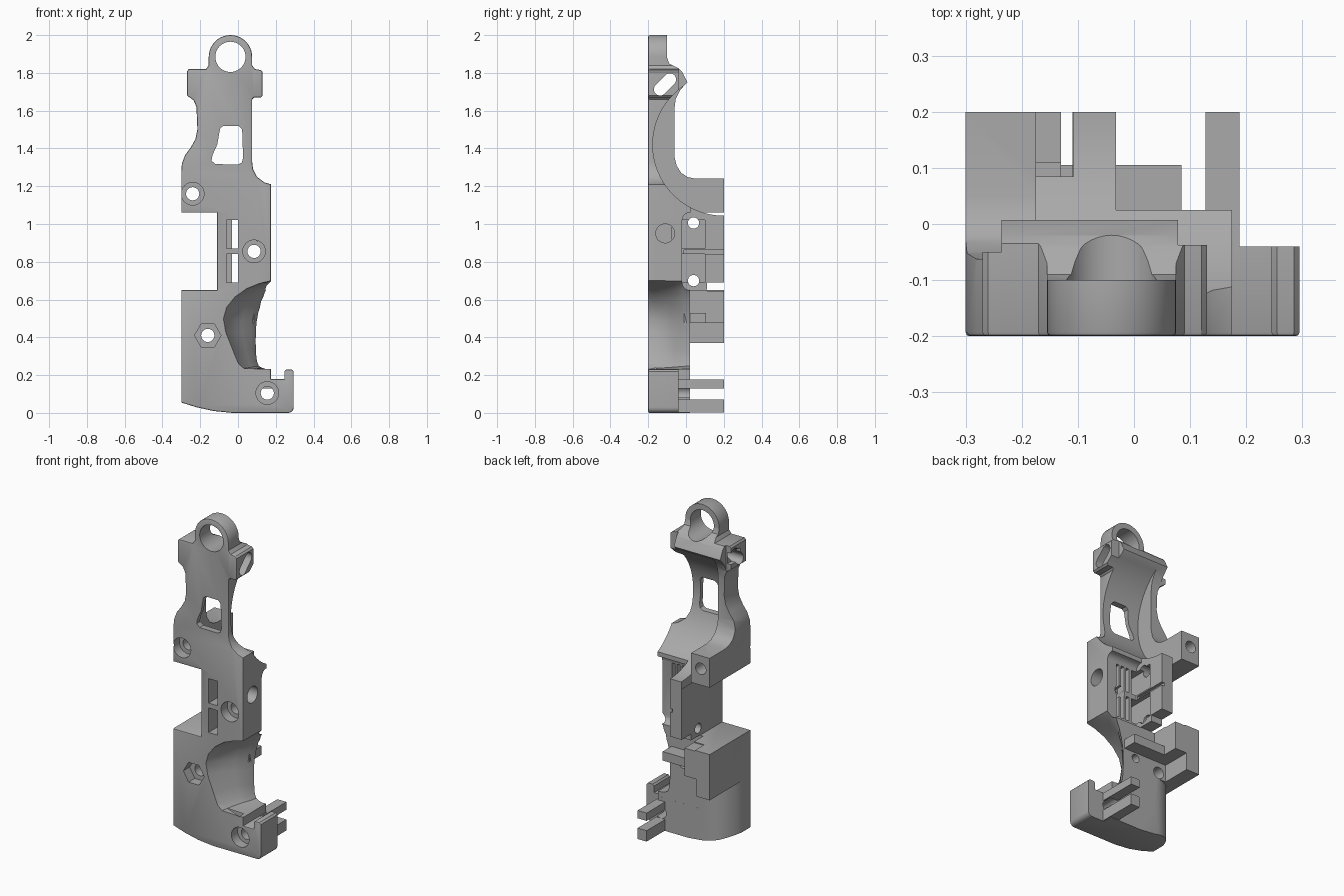
import bpy, bmesh, math
from mathutils import Vector

if "Cube" in bpy.data.objects:
    bpy.data.objects.remove(bpy.data.objects["Cube"])

grey = bpy.data.materials.new("plain grey")
grey.use_nodes = True
colour = (0.4, 0.4, 0.4, 1)
grey.diffuse_color = colour
grey.node_tree.nodes["Principled BSDF"].inputs["Base Color"].default_value = colour


def place(p, axis, d):
    return {"x": (d, p[0], p[1]), "y": (p[0], d, p[1]), "z": (p[0], p[1], d)}[axis]


def loft(name, rings, edge_round=0):
    """Solid through matching rings of points, with an optional rounded first rim."""
    bm = bmesh.new()
    rows = [[bm.verts.new(p) for p in ring] for ring in rings]
    n = len(rows[0])
    first = bm.faces.new(rows[0])
    bm.faces.new(rows[-1][::-1])
    for a, b in zip(rows, rows[1:]):
        for i in range(n):
            bm.faces.new((a[i], b[i], b[(i + 1) % n], a[(i + 1) % n]))
    bmesh.ops.recalc_face_normals(bm, faces=bm.faces[:])
    if edge_round:
        bmesh.ops.bevel(bm, geom=first.edges[:], offset=edge_round, segments=2,
                        profile=0.5, affect="EDGES")
    mesh = bpy.data.meshes.new(name)
    bm.to_mesh(mesh)
    bm.free()
    mesh.materials.append(grey)
    ob = bpy.data.objects.new(name, mesh)
    bpy.context.collection.objects.link(ob)
    return ob


def prism(name, pts, axis, lo, hi, edge_round=0):
    return loft(name, [[place(p, axis, d) for p in pts] for d in (lo, hi)], edge_round)


def box(name, x0, x1, y0, y1, z0, z1):
    return prism(name, [(x0, y0), (x1, y0), (x1, y1), (x0, y1)], "z", z0, z1)


def arc(cx, cy, r, a0=0, a1=360, n=32):
    full = a1 - a0 == 360
    angles = [math.radians(a0 + (a1 - a0) * i / (n if full else n - 1)) for i in range(n)]
    return [(cx + r * math.cos(a), cy + r * math.sin(a)) for a in angles]


def combine(tool, operation="DIFFERENCE"):
    bpy.context.view_layer.objects.active = body
    mod = body.modifiers.new("shape", "BOOLEAN")
    mod.operation, mod.solver, mod.object = operation, "EXACT", tool
    bpy.ops.object.modifier_apply(modifier=mod.name)
    bpy.data.objects.remove(tool)


def cut_box(*limits):
    combine(box("cutter", *limits))


def cut(pts, axis, lo, hi):
    combine(prism("cutter", pts, axis, lo, hi))


# Main body: front outline through the full depth
outline = [(-.3, .055), (-.22, .03), (-.13, .01), (-.03, 0)]
outline += arc(.265, .03, .03, -90, 0, 6)
outline += [(.295, .22), (.285, .23), (.255, .23), (.245, .22), (.245, .18), (.175, .18),
            (.175, 1.21), (.14, 1.22), (.1, 1.25), (.08, 1.29), (.075, 1.33), (.075, 1.66),
            (.085, 1.67), (.12, 1.67), (.13, 1.68), (.13, 1.805), (.12, 1.815), (.09, 1.82),
            (.075, 1.84)]
outline += arc(-.04, 1.885, .115, 0, 180, 24)
outline += [(-.155, 1.84), (-.17, 1.82), (-.26, 1.82), (-.27, 1.81), (-.27, 1.68),
            (-.235, 1.655), (-.22, 1.62), (-.215, 1.5), (-.225, 1.45), (-.25, 1.405),
            (-.28, 1.365), (-.297, 1.32), (-.3, 1.28), (-.3, 1.06), (-.11, 1.06),
            (-.11, .65), (-.3, .65)]
body = prism("bracket_body", outline, "y", -.2, .2, .007)

# Stepped rear of the head and side arm
cut([(-.1, 2.1), (-.1, 1.88), (-.09, 1.85), (-.04, 1.825), (-.02, 1.805), (.007, 1.75),
     (-.03, 1.71), (-.055, 1.66), (-.062, 1.6), (-.062, 1.36), (-.05, 1.31), (-.025, 1.27),
     (.01, 1.248), (.05, 1.24), (.3, 1.24), (.3, 2.1)], "x", -.5, .5)
# Large round hollow behind the neck
cut(arc(.2, 1.42, .376, n=96), "x", -.175, .5)
# Ears beside the head
cut_box(.078, .3, -.037, .3, 1.6, 1.95)
cut_box(-.4, -.236, -.05, .3, 1.6, 1.95)
# Rear ledge and pocket
cut_box(-.032, .4, .025, .3, 1.0, 1.4)
cut_box(-.175, -.108, .085, .3, 1.0, 1.4)
pocket = arc(.02, .69, .04, 270, 180, 6) + arc(.02, 1.02, .04, 180, 90, 6)
cut(pocket + [(.3, 1.06), (.3, .65)], "x", -.032, .4)
cut_box(-.2, 0, .11, .3, .645, .69)
cut_box(-.05, 0, -.01, .3, .84, .862)
# Lower rear block with stepped underside
cut_box(-.13, .5, .02, .3, .2, .652)
cut_box(-.21, .5, .0201, .3, .2, .475)
cut([(-.5, .3), (.5, .3), (.5, .0202), (-.16, .0202), (-.2, .012), (-.235, -.008),
     (-.265, -.04), (-.285, -.075), (-.305, -.12), (-.5, -.12)], "z", -.2, .37)
# Foot
cut_box(.18, .5, -.04, .3, -.1, .3)

# Curved scoop on the front
front = [(.4, .7), (.175, .7), (.11, .685), (.04, .657), (-.02, .615), (-.065, .56),
         (-.082, .5), (-.07, .43), (-.03, .33), (.0, .26), (.03, .235), (.15, .232), (.4, .232)]
back = [(.4, .7), (.178, .7), (.165, .67), (.155, .64), (.14, .59), (.128, .53),
        (.12, .48), (.115, .42), (.111, .34), (.112, .28), (.12, .25), (.15, .232), (.4, .232)]
rings = []
for depth, blend in ((-.21, 0), (-.16, .12), (-.11, .28), (-.06, .5), (-.02, .75), (.05, 1)):
    rings.append([place(Vector(f).lerp(Vector(b), blend), "y", depth)
                  for f, b in zip(front, back)])
combine(loft("cutter", rings))

# Head ring opening, neck window and slots
cut(arc(-.04, 1.885, .08, n=40), "y", -.5, .5)
cut([(-.095, 1.505), (-.08, 1.518), (.005, 1.518), (.022, 1.5), (.027, 1.35), (.02, 1.325),
     (0, 1.315), (-.12, 1.317), (-.14, 1.335), (-.135, 1.365), (-.11, 1.42)], "y", -.5, .5)
for z in (.69, .87):
    cut_box(-.06, 0, -.5, .1, z, z + .15)
    for x in (.02, .055, .09):
        cut_box(x, x + .02, -.075, .1, z, z + .15)

# Screw holes with round or hexagonal recesses
for x, z, sides, r in ((-.24, 1.16, 32, .06), (.085, .855, 32, .06),
                       (.155, .105, 32, .06), (-.16, .41, 6, .07)):
    cut(arc(x, z, .035, n=24), "y", -.5, .5)
    cut(arc(x, z, r, n=sides), "y", -.5, -.14)
cut(arc(.005, .44, .025, n=24), "y", -.03, .2)
for z in (.7, 1.005):
    cut(arc(.04, z, .03, n=24), "x", -.3, .1)
cut(arc(-.11, .95, .05, n=32), "x", .1, .4)

# Slanted slot through the ears and an open nut seat
cut(arc(-.085, 1.765, .033, -45, 135, 12) + arc(-.137, 1.713, .033, 135, 315, 12), "x", -.5, .5)
cut_box(-.4, -.245, -.14, .1, 1.71, 1.78)

# Shelf and rear prongs
combine(box("shelf", -.16, .085, -.01, .105, .475, .53), "UNION")
for z0, z1 in ((.003, .07), (.13, .178)):
    combine(box("prong", .127, .188, -.06, .2, z0, z1), "UNION")
# Reopen the foot screw hole
cut(arc(.155, .105, .035, n=24), "y", -.5, .01)

# Shading
for ob in bpy.context.selected_objects:
    ob.select_set(False)
body.select_set(True)
bpy.context.view_layer.objects.active = body
bpy.ops.object.shade_smooth_by_angle(angle=math.radians(30))
